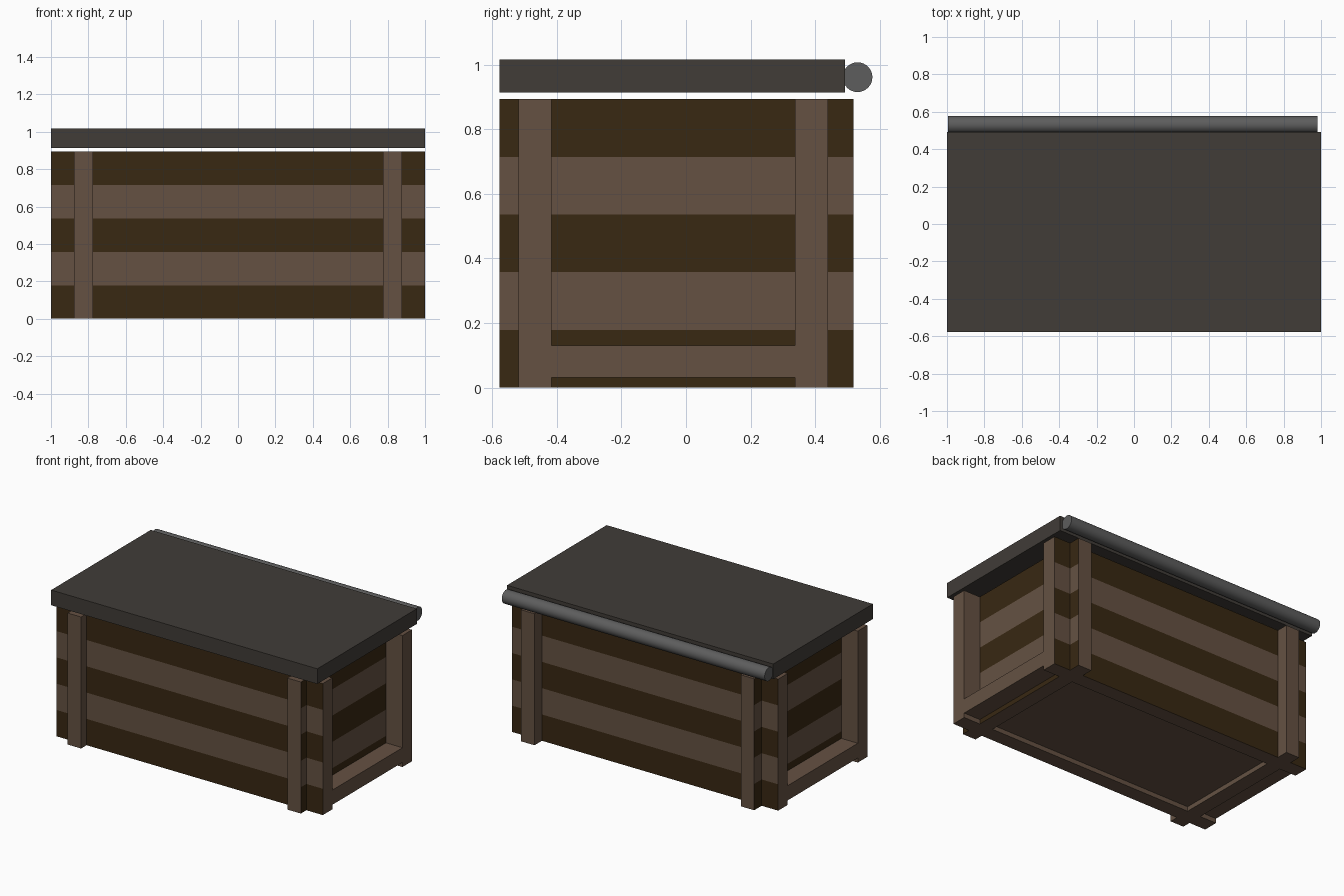
import bpy, bmesh
from mathutils import Vector

if "Cube" in bpy.data.objects:
    bpy.data.objects.remove(bpy.data.objects["Cube"])


def material(name, r, g, b):
    m = bpy.data.materials.new(name)
    m.diffuse_color = (r, g, b, 1)
    m.use_nodes = True
    m.node_tree.nodes["Principled BSDF"].inputs["Base Color"].default_value = m.diffuse_color
    return m


LIGHT = material("light_wood", 0.13, 0.083, 0.055)
DARK = material("dark_wood", 0.04, 0.021, 0.006)
LID = material("lid_brown", 0.052, 0.045, 0.039)
METAL = material("hinge_grey", 0.11, 0.11, 0.11)

WALL_TOP = 0.893
BANDS = 5


def box(name, lo, hi, mats, outward=None):
    """Box from two corners; with outward, its outer face is cut into alternating dark bands."""
    bm = bmesh.new()
    bmesh.ops.create_cube(bm, size=1)
    lo, hi = Vector(lo), Vector(hi)
    for v in bm.verts:
        v.co = Vector((v.co[i] + 0.5) * (hi[i] - lo[i]) + lo[i] for i in range(3))
    if outward:
        step = (hi.z - lo.z) / BANDS
        for i in range(1, BANDS):
            bmesh.ops.bisect_plane(bm, geom=bm.verts[:] + bm.edges[:] + bm.faces[:],
                                   plane_co=(0, 0, lo.z + step * i), plane_no=(0, 0, 1))
        bm.normal_update()
        for f in bm.faces:
            band = int((f.calc_center_median().z - lo.z) / step)
            if f.normal.dot(Vector(outward)) > 0.9 and band % 2 == 0:
                f.material_index = 1
    me = bpy.data.meshes.new(name)
    bm.to_mesh(me)
    bm.free()
    for m in mats:
        me.materials.append(m)
    ob = bpy.data.objects.new(name, me)
    bpy.context.collection.objects.link(ob)
    return ob


# Interlocking plank walls, each running past its neighbours at the corners
wood = (LIGHT, DARK)
box("front_wall", (-1, -0.518, 0), (1, -0.416, WALL_TOP), wood, (0, -1, 0))
box("back_wall", (-1, 0.337, 0), (1, 0.439, WALL_TOP), wood, (0, 1, 0))
for name, s in (("left_wall", -1), ("right_wall", 1)):
    xs = sorted((s * 0.775, s * 0.876))
    box(name, (xs[0], -0.577, 0), (xs[1], 0.519, WALL_TOP), wood, (s, 0, 0))

# Floor board, showing at both ends
box("floor", (-1, -0.416, 0.031), (1, 0.337, 0.131), (LIGHT,))

# Lid slab
box("lid", (-1, -0.577, 0.913), (1, 0.492, 1.016), (LID,))

# Hinge rod along the back of the lid
bpy.ops.mesh.primitive_cylinder_add(vertices=32, radius=0.046, depth=1.975,
                                    location=(-0.0075, 0.531, 0.961),
                                    rotation=(0, 1.570796, 0))
rod = bpy.context.object
rod.name = "hinge_rod"
rod.data.materials.append(METAL)
bpy.ops.object.shade_smooth_by_angle()
